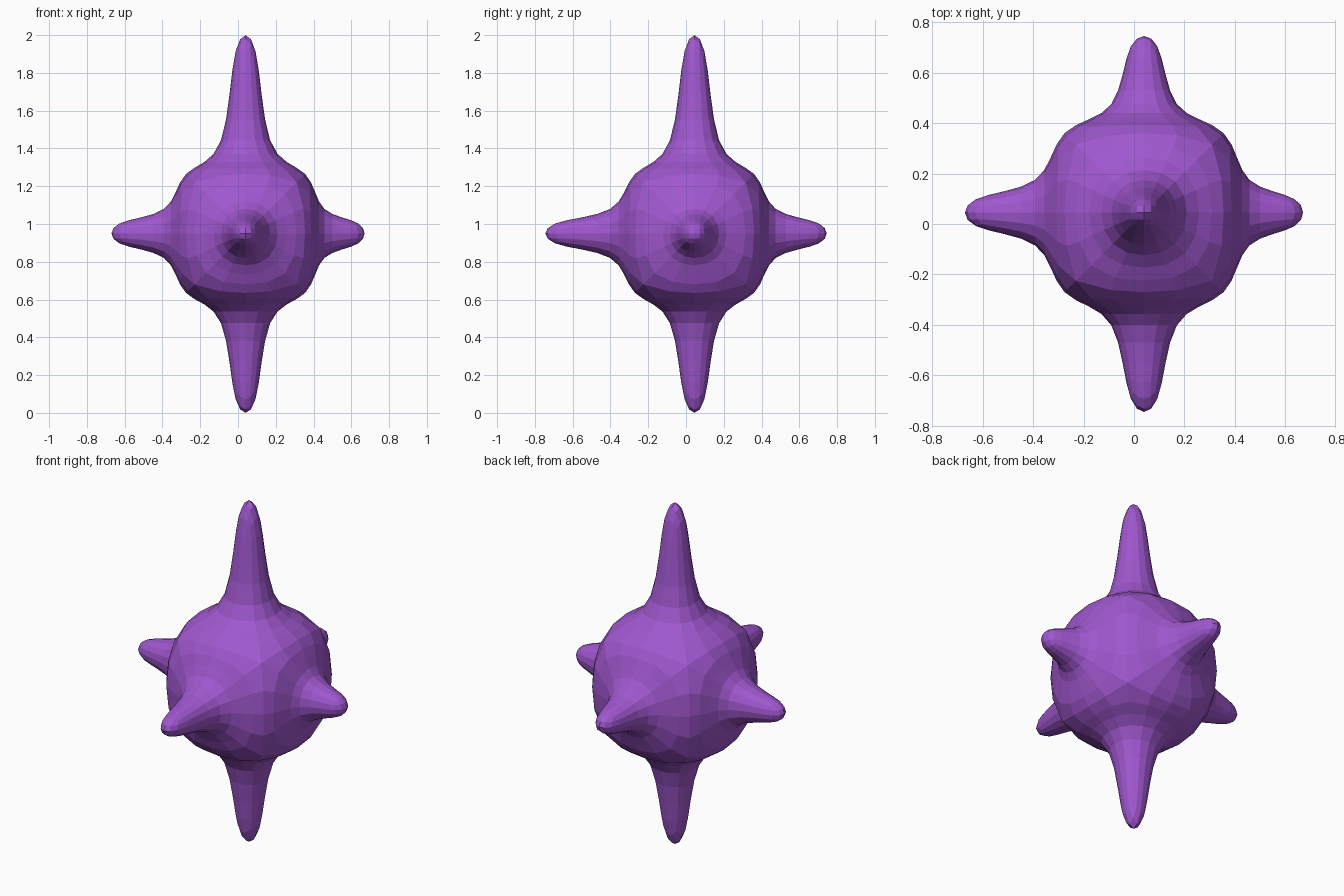
import bpy
import bmesh
from mathutils import Vector

if "Cube" in bpy.data.objects:
    bpy.data.objects.remove(bpy.data.objects["Cube"], do_unlink=True)

CORE = 0.37        # half size of the control cube
ROOT = 0.10        # half width of a spike at its root
TIP = 0.081        # half width of a spike at its tip
CENTRE = Vector((0.04, 0.045, 0.95))

# Spike reach from the core centre: (negative side, positive side) per axis
REACH = ((0.71, 0.63), (0.79, 0.70), (0.95, 1.05))

# Purple skin
purple = bpy.data.materials.new("purple")
purple.use_nodes = True
colour = (0.35, 0.095, 0.62, 1.0)
purple.diffuse_color = colour
purple.node_tree.nodes["Principled BSDF"].inputs["Base Color"].default_value = colour

# Control cage: a cube whose six faces are inset and drawn out into spikes
bm = bmesh.new()
bmesh.ops.create_cube(bm, size=2 * CORE)
bm.normal_update()
caps = [(face, face.normal.copy()) for face in bm.faces]
for thickness in (CORE - ROOT, ROOT - TIP):
    bmesh.ops.inset_individual(bm, faces=[f for f, n in caps],
                               thickness=thickness, use_even_offset=True)
for face, normal in caps:
    axis = max(range(3), key=lambda i: abs(normal[i]))
    reach = REACH[axis][normal[axis] > 0]
    # Overshoot makes up for the rounding of the tip
    height = (reach - 0.08 * CORE) / 0.92
    for vert in face.verts:
        vert.co[axis] = height * (1 if normal[axis] > 0 else -1)
bmesh.ops.translate(bm, verts=bm.verts, vec=CENTRE)
bmesh.ops.recalc_face_normals(bm, faces=bm.faces)

mesh = bpy.data.meshes.new("spiked_ball")
bm.to_mesh(mesh)
bm.free()
mesh.materials.append(purple)
ball = bpy.data.objects.new("spiked_ball", mesh)
bpy.context.collection.objects.link(ball)

# Round the cage, keeping flat facets
rounding = ball.modifiers.new("rounding", 'SUBSURF')
rounding.levels = 2
rounding.render_levels = 2
